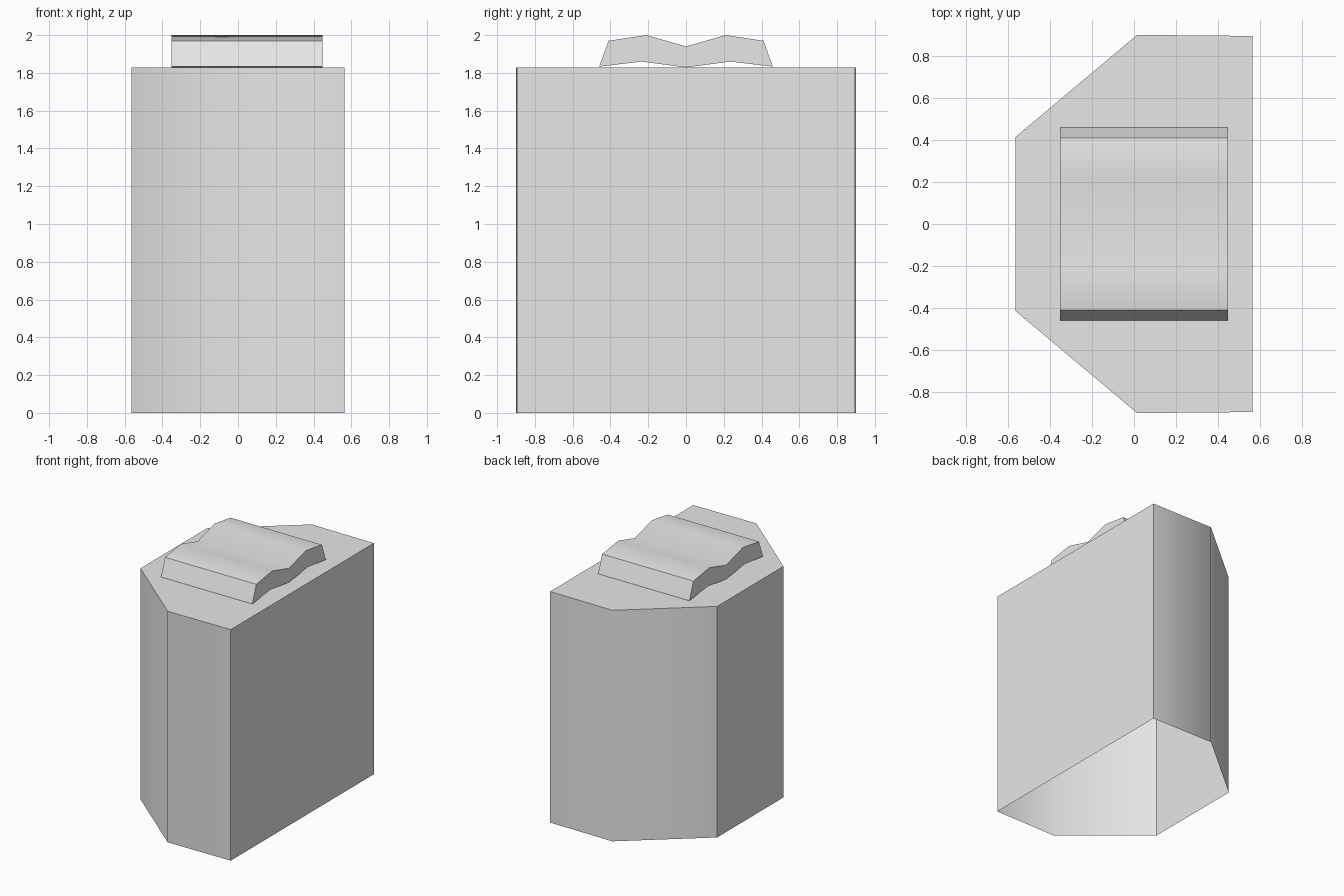
import bpy
import bmesh
from math import radians
from mathutils import Vector

default_cube = bpy.data.objects.get("Cube")
if default_cube:
    bpy.data.objects.remove(default_cube, do_unlink=True)

grey = bpy.data.materials.new("plain grey")
grey.use_nodes = True
grey.diffuse_color = (0.8, 0.8, 0.8, 1)
grey.node_tree.nodes["Principled BSDF"].inputs["Base Color"].default_value = (0.8, 0.8, 0.8, 1)


def extrude_profile(name, points, direction, open_start=False):
    """Extrude a closed profile along a direction, optionally leaving its start open."""
    bm = bmesh.new()
    start = bm.faces.new([bm.verts.new(p) for p in points])
    result = bmesh.ops.extrude_face_region(bm, geom=[start], use_keep_orig=True)
    moved = [g for g in result["geom"] if isinstance(g, bmesh.types.BMVert)]
    bmesh.ops.translate(bm, verts=moved, vec=Vector(direction))
    bmesh.ops.recalc_face_normals(bm, faces=bm.faces)
    if open_start:
        bmesh.ops.delete(bm, geom=[start], context="FACES_ONLY")
    mesh = bpy.data.meshes.new(name)
    bm.to_mesh(mesh)
    bm.free()
    mesh.materials.append(grey)
    obj = bpy.data.objects.new(name, mesh)
    bpy.context.collection.objects.link(obj)
    bpy.ops.object.select_all(action="DESELECT")
    obj.select_set(True)
    bpy.context.view_layer.objects.active = obj
    bpy.ops.object.shade_smooth_by_angle(angle=radians(45))
    return obj


def mirror_y(half):
    """Complete a half outline by reflecting it across y = 0."""
    return half + [(a, -y) for a, y in reversed(half) if y != 0]


# Body: six-sided shell with an open underside
outline = mirror_y([(0.563, 0.895), (0.015, 0.9), (-0.563, 0.415)])
extrude_profile("body", [(x, y, 0) for x, y in outline], (0, 0, 1.828), open_start=True)

# Cap: double-humped slab resting on the body
top = [(1.833, 0.46), (1.97, 0.41), (2.0, 0.21), (1.94, 0)]
bottom = [(1.829, 0), (1.86, 0.235)]
profile = mirror_y(top) + [(z, -y) for z, y in reversed(bottom)] + bottom[1:]
extrude_profile("ridged_cap", [(-0.352, y, z) for z, y in profile], (0.799, 0, 0))
